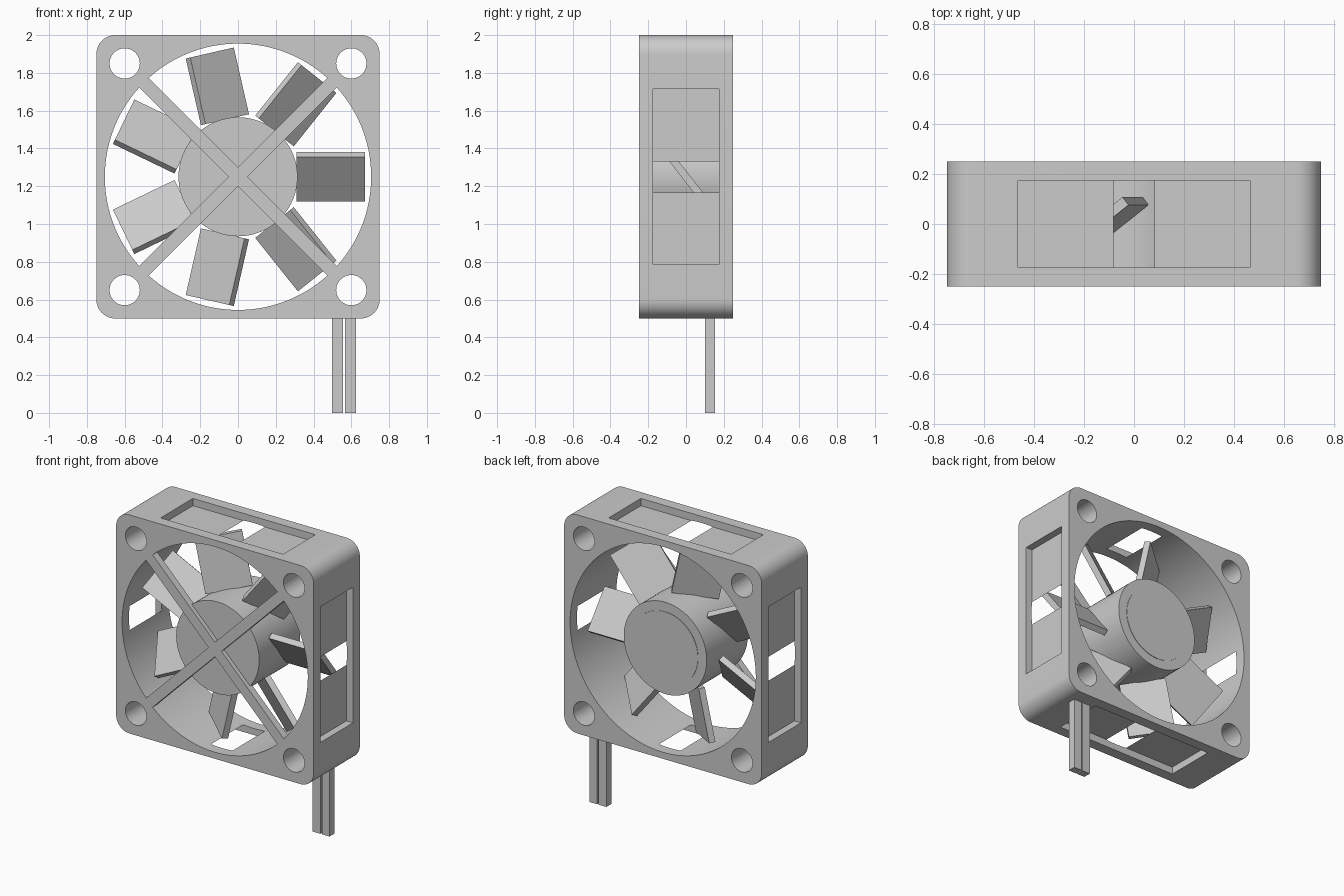
import bpy
from math import radians, pi
from mathutils import Matrix, Vector

if "Cube" in bpy.data.objects:
    bpy.data.objects.remove(bpy.data.objects["Cube"], do_unlink=True)

CENTRE = Vector((0, 0, 1.25))
FRAME = 1.5
DEPTH = 0.5
BORE_RADIUS = 0.705

grey = bpy.data.materials.new("light_grey")
grey.use_nodes = True
grey.diffuse_color = (0.6, 0.6, 0.6, 1)
grey.node_tree.nodes["Principled BSDF"].inputs["Base Color"].default_value = grey.diffuse_color


def finish(name):
    obj = bpy.context.object
    obj.name = name
    obj.data.materials.append(grey)
    return obj


def box(name, low, high):
    """Axis-aligned box between two corners, origin at the world origin."""
    low, high = Vector(low), Vector(high)
    bpy.ops.mesh.primitive_cube_add(size=1, location=(0, 0, 0))
    obj = finish(name)
    obj.data.transform(Matrix.Translation((low + high) / 2) @ Matrix.Diagonal((*(high - low), 1)))
    return obj


def disc(name, radius, y0, y1, x=0, z=0, sides=96):
    """Cylinder along y, placed relative to the fan centre."""
    bpy.ops.mesh.primitive_cylinder_add(
        vertices=sides, radius=radius, depth=y1 - y0, rotation=(pi / 2, 0, 0),
        location=CENTRE + Vector((x, (y0 + y1) / 2, z)))
    return finish(name)


def turn(obj, angle, tilt=0):
    """Tilt about the radial axis, then swing round the fan axis."""
    obj.data.transform(Matrix.Translation(CENTRE) @ Matrix.Rotation(-angle, 4, "Y")
                       @ Matrix.Rotation(tilt, 4, "X"))
    return obj


def activate(obj):
    bpy.ops.object.select_all(action="DESELECT")
    obj.select_set(True)
    bpy.context.view_layer.objects.active = obj


def smooth(obj):
    activate(obj)
    bpy.ops.object.shade_smooth_by_angle(angle=radians(30))


# Frame block with rounded corners
h = FRAME / 2
frame = box("frame", (-h, -DEPTH / 2, CENTRE.z - h), (h, DEPTH / 2, CENTRE.z + h))
weights = frame.data.attributes.new("bevel_weight_edge", "FLOAT", "EDGE")
for edge in frame.data.edges:
    a, b = (frame.data.vertices[i].co for i in edge.vertices)
    weights.data[edge.index].value = 1.0 if abs(a.y - b.y) > 0.1 else 0.0
bevel = frame.modifiers.new("round_corners", "BEVEL")
bevel.limit_method = "WEIGHT"
bevel.width = 0.1
bevel.segments = 12

# Cutters: bore, four screw holes, four shallow side pockets
cutters = [disc("bore_cutter", BORE_RADIUS, -0.4, 0.4, sides=128)]
for x in (-0.6, 0.6):
    for z in (-0.6, 0.6):
        cutters.append(disc("screw_hole_cutter", 0.08, -0.4, 0.4, x, z, 48))
for i in range(4):
    pocket = box("pocket_cutter", (0.7, -0.175, -0.465), (0.9, 0.175, 0.465))
    cutters.append(turn(pocket, i * pi / 2))
for cutter in cutters:
    cutter.hide_render = True
    cut = frame.modifiers.new("cut", "BOOLEAN")
    cut.operation = "DIFFERENCE"
    cut.solver = "EXACT"
    cut.object = cutter
activate(frame)
for name in [m.name for m in frame.modifiers]:
    bpy.ops.object.modifier_apply(modifier=name)
for cutter in cutters:
    bpy.data.objects.remove(cutter, do_unlink=True)
smooth(frame)

# Hub with a thin cap on the back
smooth(disc("hub", 0.315, -0.22, 0.225))
smooth(disc("hub_cap", 0.25, 0.22, 0.228))

# Seven tilted blades
for i in range(7):
    blade = box(f"blade_{i + 1}", (0.31, -0.02, -0.15), (0.672, 0.02, 0.15))
    turn(blade, i * 2 * pi / 7, radians(38))

# Crossed struts over the front
for i in range(2):
    strut = box(f"strut_{i + 1}", (-0.71, -0.25, -0.035), (0.71, -0.2, 0.035))
    turn(strut, pi / 4 + i * pi / 2)

# Pair of square wires under the frame
for i, x in enumerate((0.497, 0.566)):
    box(f"wire_{i + 1}", (x, 0.1, 0), (x + 0.059, 0.154, 0.52))
